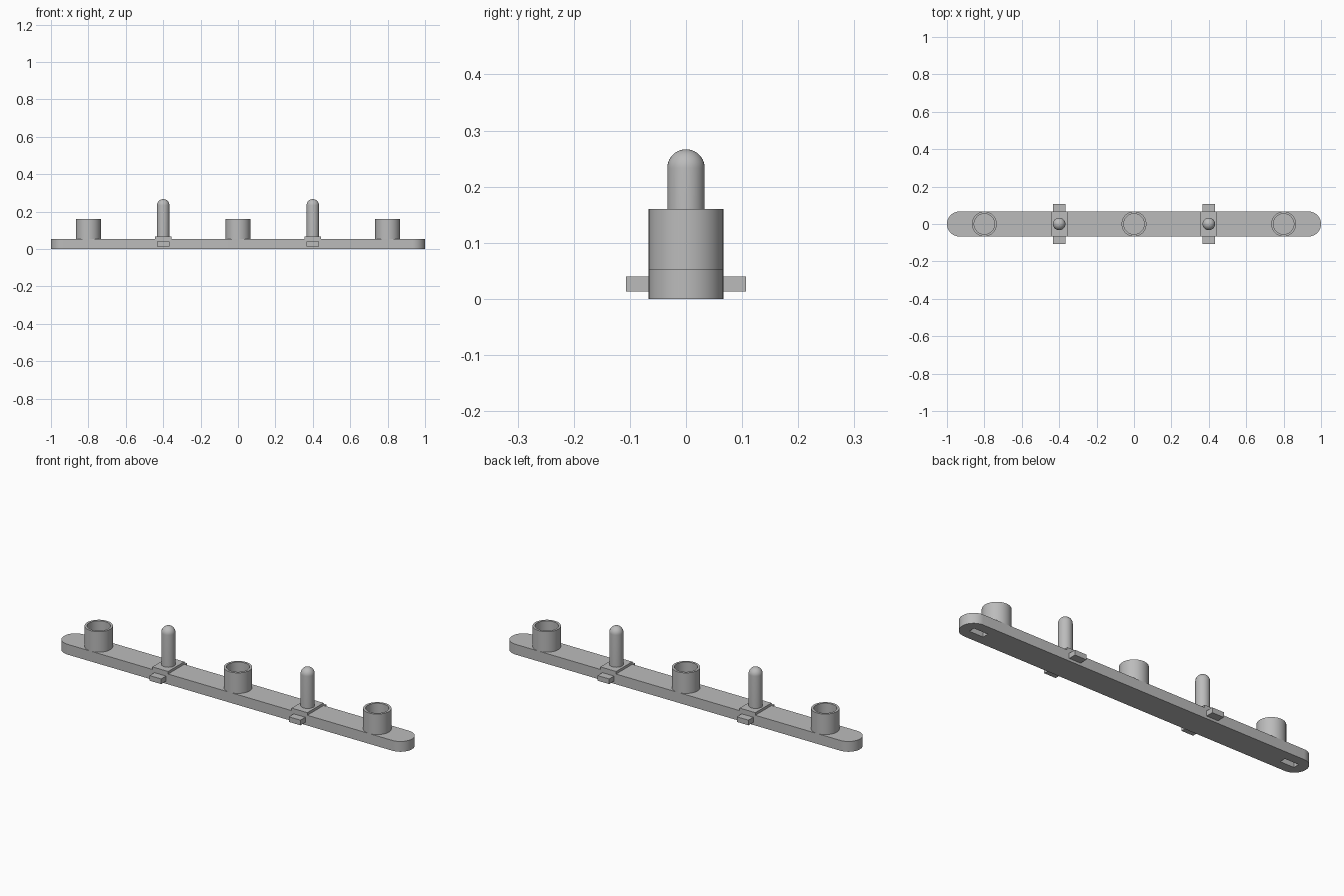
import bpy
import bmesh
from math import pi, sin, cos, radians
from mathutils import Matrix, Vector

cube = bpy.data.objects.get("Cube")
if cube:
    bpy.data.objects.remove(cube, do_unlink=True)

U = 1 / 15            # base module: half the rail width
RAIL_TOP = 0.8 * U

grey = bpy.data.materials.new("plain grey")
grey.use_nodes = True
grey.diffuse_color = (0.5, 0.5, 0.5, 1)
grey.node_tree.nodes["Principled BSDF"].inputs["Base Color"].default_value = (0.5, 0.5, 0.5, 1)


def finish(name, bm, smooth=True):
    """Turn a bmesh into a named, coloured object."""
    bmesh.ops.recalc_face_normals(bm, faces=bm.faces)
    mesh = bpy.data.meshes.new(name)
    bm.to_mesh(mesh)
    bm.free()
    mesh.materials.append(grey)
    obj = bpy.data.objects.new(name, mesh)
    bpy.context.collection.objects.link(obj)
    bpy.ops.object.select_all(action='DESELECT')
    obj.select_set(True)
    bpy.context.view_layer.objects.active = obj
    if smooth:
        bpy.ops.object.shade_smooth_by_angle(angle=radians(35))
    return obj


def box(name, x, size, z0, z1):
    bm = bmesh.new()
    place = Matrix.Translation((x, 0, (z0 + z1) / 2)) @ Matrix.Diagonal((*size, z1 - z0, 1))
    bmesh.ops.create_cube(bm, size=1, matrix=place)
    return finish(name, bm, smooth=False)


def lathe(name, x, profile, steps=48):
    """Spin (radius, height) points about a vertical axis at x."""
    bm = bmesh.new()
    verts = [bm.verts.new((x + r, 0, z)) for r, z in profile]
    edges = [bm.edges.new(pair) for pair in zip(verts, verts[1:])]
    bmesh.ops.spin(bm, geom=verts + edges, cent=(x, 0, 0), axis=(0, 0, 1),
                   angle=2 * pi, steps=steps)
    bmesh.ops.remove_doubles(bm, verts=bm.verts, dist=1e-5)
    return finish(name, bm)


# Rail: flat bar with half-round ends
bm = bmesh.new()
outline = []
for side in (1, -1):
    for i in range(25):
        a = -pi / 2 + pi * i / 24
        outline.append(bm.verts.new((side * (1 - U + U * cos(a)), side * U * sin(a), 0)))
base = bm.faces.new(outline)
top = bmesh.ops.extrude_face_region(bm, geom=[base], use_keep_orig=True)["geom"]
bmesh.ops.translate(bm, vec=Vector((0, 0, RAIL_TOP)),
                    verts=[g for g in top if isinstance(g, bmesh.types.BMVert)])
rail = finish("rail", bm)

# Blind slots in the underside near each end
for side in (-1, 1):
    cutter = box("slot_cutter", side * 0.905, (0.08, 0.033), -0.02, 0.03)
    cutter.hide_render = True
    cut = rail.modifiers.new("slot", 'BOOLEAN')
    cut.operation = 'DIFFERENCE'
    cut.solver = 'EXACT'
    cut.object = cutter
    bpy.context.view_layer.objects.active = rail
    bpy.ops.object.modifier_apply(modifier=cut.name)
    bpy.data.objects.remove(cutter, do_unlink=True)

# Open cups along the rail
CUP_TOP, BORE = 2.4 * U, 0.82 * U
for label, x in (("right", -0.8), ("middle", 0), ("left", 0.8)):
    lathe(label + "_cup", x, [(U, RAIL_TOP), (U, CUP_TOP), (BORE, CUP_TOP),
                              (BORE, RAIL_TOP + 0.001), (0, RAIL_TOP + 0.001)])

# Domed posts, each on a thin pad with a crosswise tab
R, POST_TOP, PAD_TOP = U / 2, 4 * U, U
dome = [(R * cos(pi * i / 20), POST_TOP - R + R * sin(pi * i / 20)) for i in range(10)]
for label, x in (("right", -0.4), ("left", 0.4)):
    lathe(label + "_post", x, [(R, PAD_TOP)] + dome + [(0, POST_TOP)], steps=32)
    box(label + "_pad", x, (0.09, 2 * U), RAIL_TOP, PAD_TOP)
    box(label + "_tab", x, (U, 3.2 * U), 0.2 * U, 0.6 * U)
